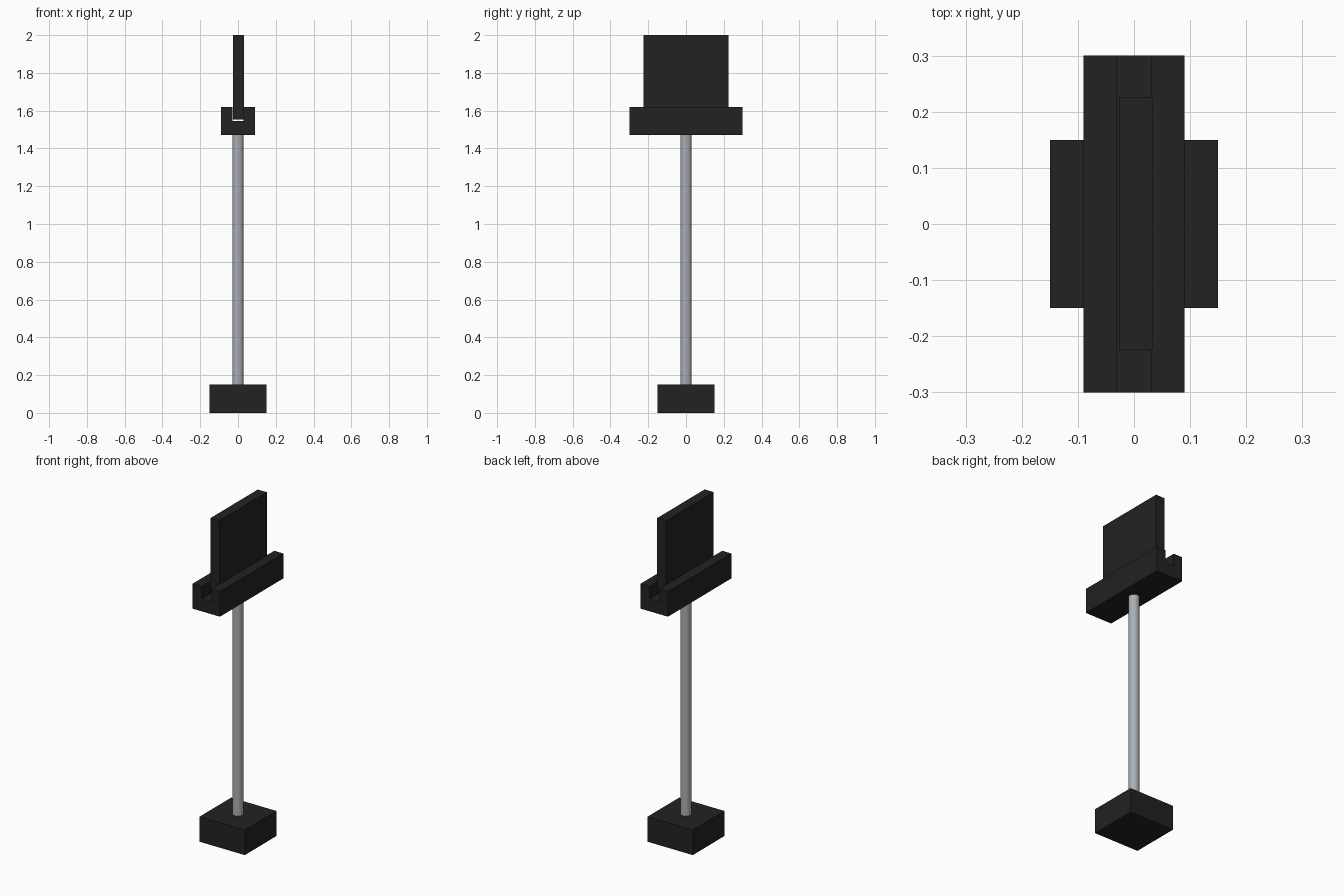
import bpy, bmesh

if "Cube" in bpy.data.objects:
    bpy.data.objects.remove(bpy.data.objects["Cube"])


def material(name, rgb):
    m = bpy.data.materials.new(name)
    m.diffuse_color = (*rgb, 1)
    m.use_nodes = True
    m.node_tree.nodes["Principled BSDF"].inputs["Base Color"].default_value = m.diffuse_color
    return m


black = material("matte black", (0.016, 0.016, 0.016))
steel = material("grey steel", (0.40, 0.43, 0.46))


def box(name, x, y, z, mat):
    """Box from (min, max) ranges on each axis."""
    bpy.ops.mesh.primitive_cube_add(size=1, location=[sum(r) / 2 for r in (x, y, z)])
    ob = bpy.context.object
    ob.name = name
    ob.scale = [r[1] - r[0] for r in (x, y, z)]
    bpy.ops.object.transform_apply(location=False, rotation=False, scale=True)
    ob.data.materials.append(mat)
    return ob


# Square foot
box("base", (-0.15, 0.15), (-0.15, 0.15), (0, 0.15), black)

# Round pole
bpy.ops.mesh.primitive_cylinder_add(vertices=32, radius=0.03, depth=1.32, location=(0, 0, 0.81))
pole = bpy.context.object
pole.name = "pole"
pole.data.materials.append(steel)
bpy.ops.object.shade_smooth_by_angle()

# Slotted holder: U profile extruded along y
profile = [(-0.09, 1.47), (0.09, 1.47), (0.09, 1.62), (0.03, 1.62),
           (0.03, 1.545), (-0.03, 1.545), (-0.03, 1.62), (-0.09, 1.62)]
bm = bmesh.new()
face = bm.faces.new([bm.verts.new((x, -0.3, z)) for x, z in profile])
ext = bmesh.ops.extrude_face_region(bm, geom=[face])
bmesh.ops.translate(bm, vec=(0, 0.6, 0),
                    verts=[v for v in ext["geom"] if isinstance(v, bmesh.types.BMVert)])
bmesh.ops.recalc_face_normals(bm, faces=bm.faces)
mesh = bpy.data.meshes.new("slotted_holder")
bm.to_mesh(mesh)
bm.free()
mesh.materials.append(black)
bpy.context.collection.objects.link(bpy.data.objects.new("slotted_holder", mesh))

# Upright panel standing in the slot, very slightly off centre
box("panel", (-0.027, 0.033), (-0.224, 0.226), (1.552, 2.0), black)
